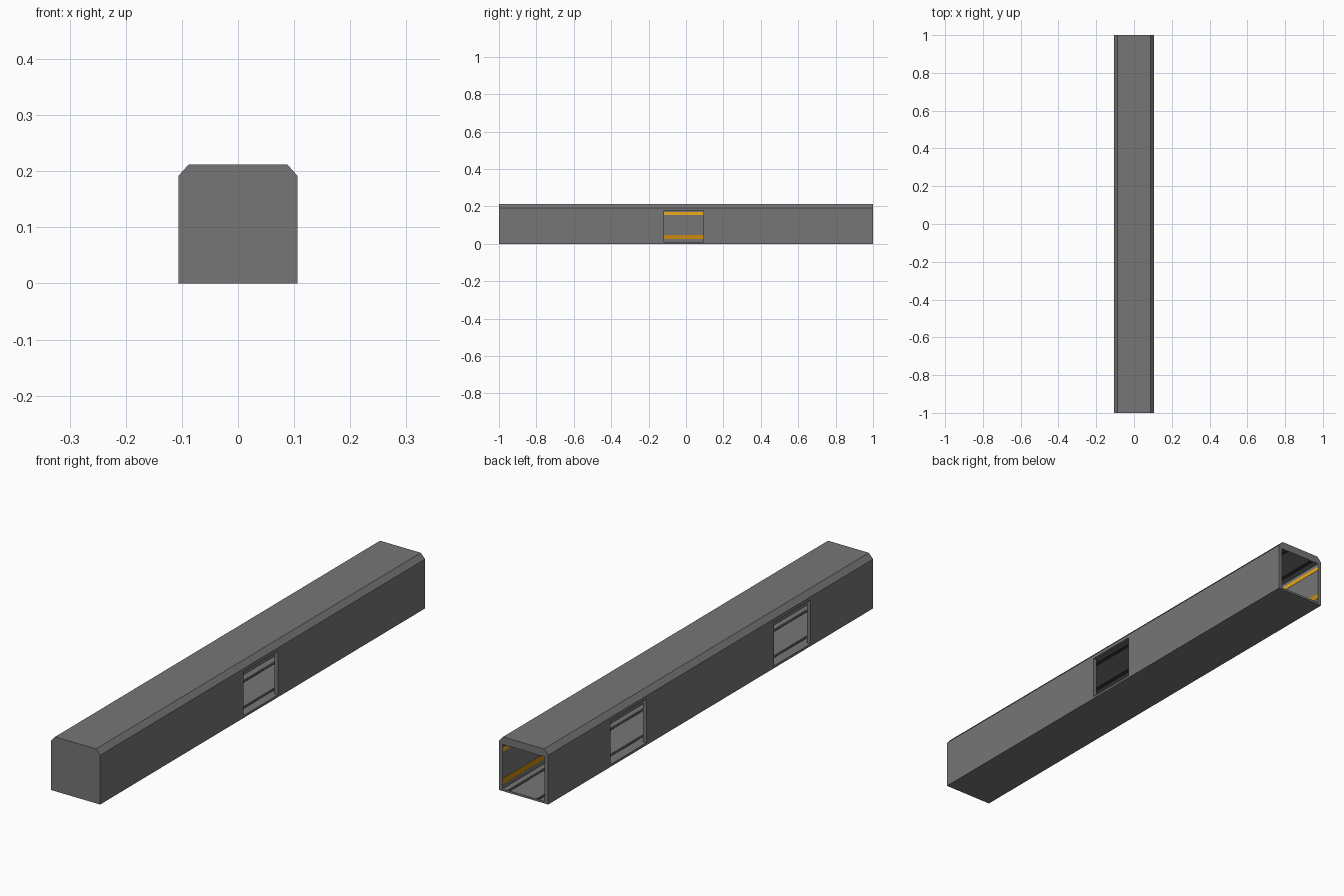
import bpy, bmesh

if "Cube" in bpy.data.objects:
    bpy.data.objects.remove(bpy.data.objects["Cube"])

HW, H, CH = 0.106, 0.212, 0.02      # half width, height, chamfer
IN, Z0, Z1 = 0.091, 0.008, 0.182    # inner half width, floor, ceiling
FRONT = -0.985                      # inner face of the end wall


def material(name, color):
    m = bpy.data.materials.new(name)
    m.diffuse_color = color
    m.use_nodes = True
    m.node_tree.nodes["Principled BSDF"].inputs["Base Color"].default_value = m.diffuse_color
    return m


def extrude(name, profile, y0, y1, mat=None):
    """Extrude an (x, z) profile along y."""
    bm = bmesh.new()
    face = bm.faces.new([bm.verts.new((x, y0, z)) for x, z in profile])
    ext = bmesh.ops.extrude_face_region(bm, geom=[face])
    moved = [v for v in ext["geom"] if isinstance(v, bmesh.types.BMVert)]
    bmesh.ops.translate(bm, verts=moved, vec=(0, y1 - y0, 0))
    bmesh.ops.recalc_face_normals(bm, faces=bm.faces)
    me = bpy.data.meshes.new(name)
    bm.to_mesh(me)
    bm.free()
    ob = bpy.data.objects.new(name, me)
    bpy.context.collection.objects.link(ob)
    if mat:
        me.materials.append(mat)
    return ob


def box(name, x0, x1, y0, y1, z0, z1, mat=None):
    return extrude(name, [(x0, z0), (x1, z0), (x1, z1), (x0, z1)], y0, y1, mat)


def cut(target, cutter):
    mod = target.modifiers.new("cut", 'BOOLEAN')
    mod.operation, mod.solver, mod.object = 'DIFFERENCE', 'EXACT', cutter
    bpy.context.view_layer.objects.active = target
    bpy.ops.object.modifier_apply(modifier=mod.name)
    bpy.data.objects.remove(cutter)


grey = material("dark_grey", (0.18, 0.18, 0.18, 1))
yellow = material("yellow", (0.85, 0.41, 0.01, 1))
amber = material("amber", (0.6, 0.26, 0.006, 1))
dark = material("dark", (0.035, 0.035, 0.035, 1))

# Corridor shell with chamfered roof, closed at the front and open at the back
shell = extrude("corridor_shell", [
    (-HW, 0), (HW, 0), (HW, H - CH), (HW - 0.018, H),
    (-HW + 0.018, H), (-HW, H - CH)], -1, 1, grey)
cavity = box("cavity", -IN, IN, FRONT, 1.1, Z0, Z1, grey)
cut(shell, cavity)

# Doorways: one on the right wall, two on the left
doors = {1: [(-0.118, 0.094)], -1: [(-0.615, -0.39), (0.395, 0.615)]}
for side, spans in doors.items():
    for a, b in spans:
        xs = sorted((side * 0.08, side * 0.13))
        cut(shell, box("doorway", *xs, a, b, Z0 + 0.001, Z1 - 0.003, grey))

# Dark strips along floor and ceiling
for x in (-0.06, 0.065):
    box("floor_strip", x - 0.006, x + 0.006, FRONT, 1, Z0 - 0.001, Z0 + 0.001, dark)
    box("ceiling_strip", x - 0.008, x + 0.008, FRONT, 1, Z1 - 0.002, Z1 + 0.001, dark)

# Yellow wall strips, stopping just short of the doorways
for side, spans in doors.items():
    edges = [FRONT] + [e for a, b in spans for e in (a - 0.006, b + 0.006)] + [1]
    for a, b in zip(edges[::2], edges[1::2]):
        xs = sorted((side * (IN - 0.001), side * (IN + 0.001)))
        box("upper_wall_strip", *xs, a, b, 0.153, 0.169, yellow)
        box("lower_wall_strip", *xs, a, b, 0.027, 0.048, amber)
